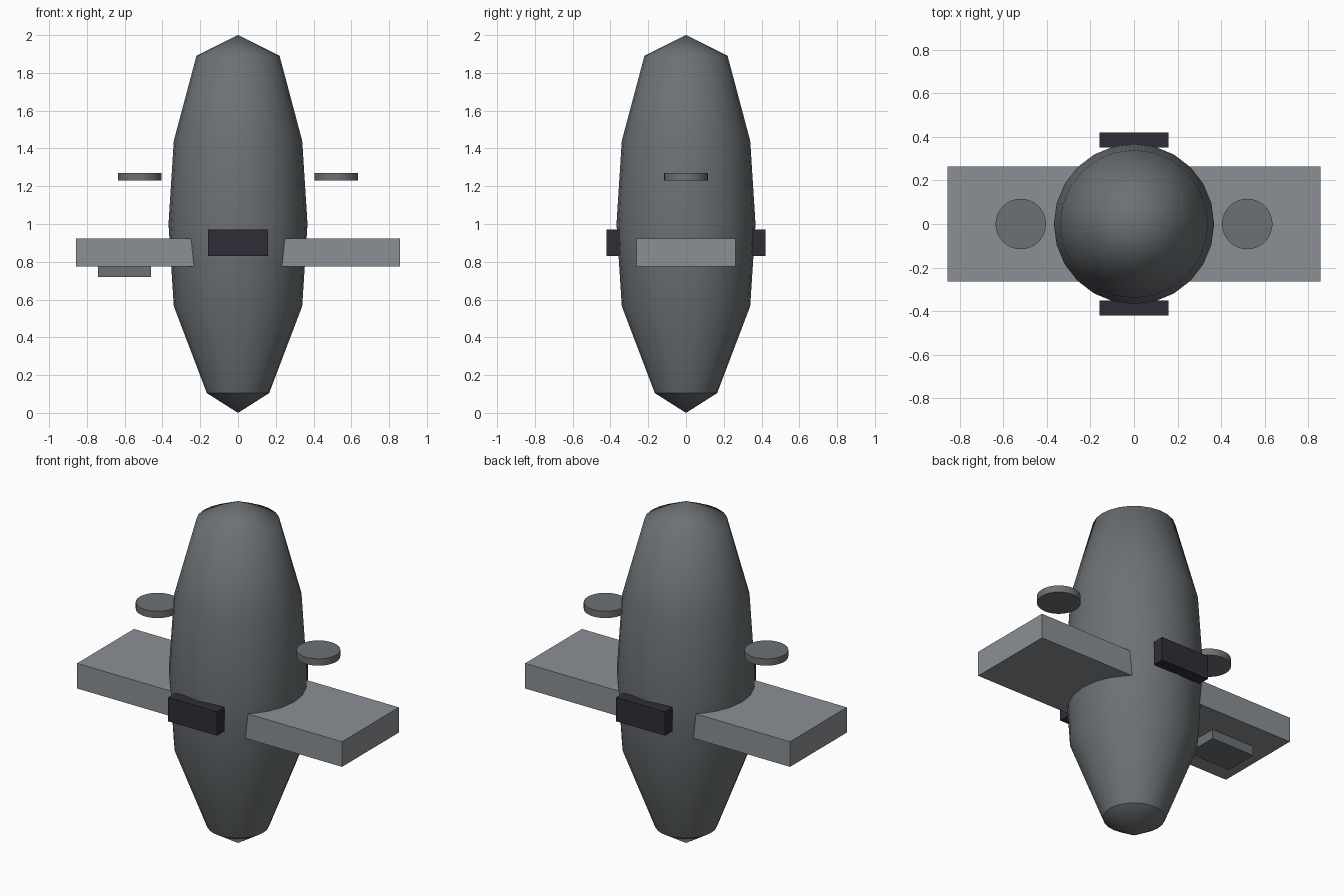
import bpy, bmesh, math

cube = bpy.data.objects.get("Cube")
if cube:
    bpy.data.objects.remove(cube, do_unlink=True)


def material(name, rgb):
    m = bpy.data.materials.new(name)
    m.use_nodes = True
    m.diffuse_color = (*rgb, 1)
    m.node_tree.nodes["Principled BSDF"].inputs["Base Color"].default_value = (*rgb, 1)
    return m


HULL = material("hull grey", (0.15, 0.165, 0.175))
WING = material("wing light grey", (0.26, 0.28, 0.30))
DARK = material("dark slate", (0.028, 0.027, 0.038))


def finish(name, bm, mat):
    bmesh.ops.recalc_face_normals(bm, faces=bm.faces)
    mesh = bpy.data.meshes.new(name)
    bm.to_mesh(mesh)
    bm.free()
    mesh.materials.append(mat)
    obj = bpy.data.objects.new(name, mesh)
    bpy.context.collection.objects.link(obj)
    return obj


def box(name, lo, hi, mat):
    bm = bmesh.new()
    bmesh.ops.create_cube(bm, size=1)
    for v in bm.verts:
        v.co = [(a + b) / 2 + c * (b - a) for a, b, c in zip(lo, hi, v.co)]
    return finish(name, bm, mat)


def smooth(obj, degrees):
    bpy.ops.object.select_all(action="DESELECT")
    obj.select_set(True)
    bpy.context.view_layer.objects.active = obj
    bpy.ops.object.shade_smooth_by_angle(angle=math.radians(degrees))


# Hull: a lathed profile of (radius, height) with pointed ends
profile = [(0, 0), (0.165, 0.105), (0.34, 0.565), (0.368, 1.0),
           (0.34, 1.44), (0.22, 1.89), (0, 2)]
bm = bmesh.new()
points = [bm.verts.new((r, 0, z)) for r, z in profile]
edges = [bm.edges.new(pair) for pair in zip(points, points[1:])]
bmesh.ops.spin(bm, geom=points + edges, cent=(0, 0, 0), axis=(0, 0, 1),
               angle=math.tau, steps=24, use_duplicate=False)
bmesh.ops.remove_doubles(bm, verts=bm.verts, dist=0.0005)
# Crease where the tail cone starts
for e in bm.edges:
    if all(abs(v.co.z - 0.105) < 0.01 for v in e.verts):
        e.smooth = False
hull = finish("hull", bm, HULL)
for face in hull.data.polygons:
    face.use_smooth = True

# Wings and floating discs on both sides
for side, s in (("left", 1), ("right", -1)):
    xs = sorted((s * 0.2, s * 0.857))
    box(side + "_wing", (xs[0], -0.263, 0.775), (xs[1], 0.263, 0.922), WING)
    bm = bmesh.new()
    bmesh.ops.create_cone(bm, cap_ends=True, segments=32, radius1=0.116,
                          radius2=0.116, depth=0.04)
    bmesh.ops.translate(bm, verts=bm.verts, vec=(s * 0.52, 0, 1.25))
    smooth(finish(side + "_disc", bm, HULL), 30)

# Dark blocks on the front and back of the hull
for end, s in (("front", -1), ("back", 1)):
    ys = sorted((s * 0.352, s * 0.42))
    box(end + "_block", (-0.158, ys[0], 0.83), (0.158, ys[1], 0.97), DARK)

# Single pod under the right wing
box("underwing_pod", (-0.74, -0.1, 0.72), (-0.46, 0.1, 0.78), HULL)
